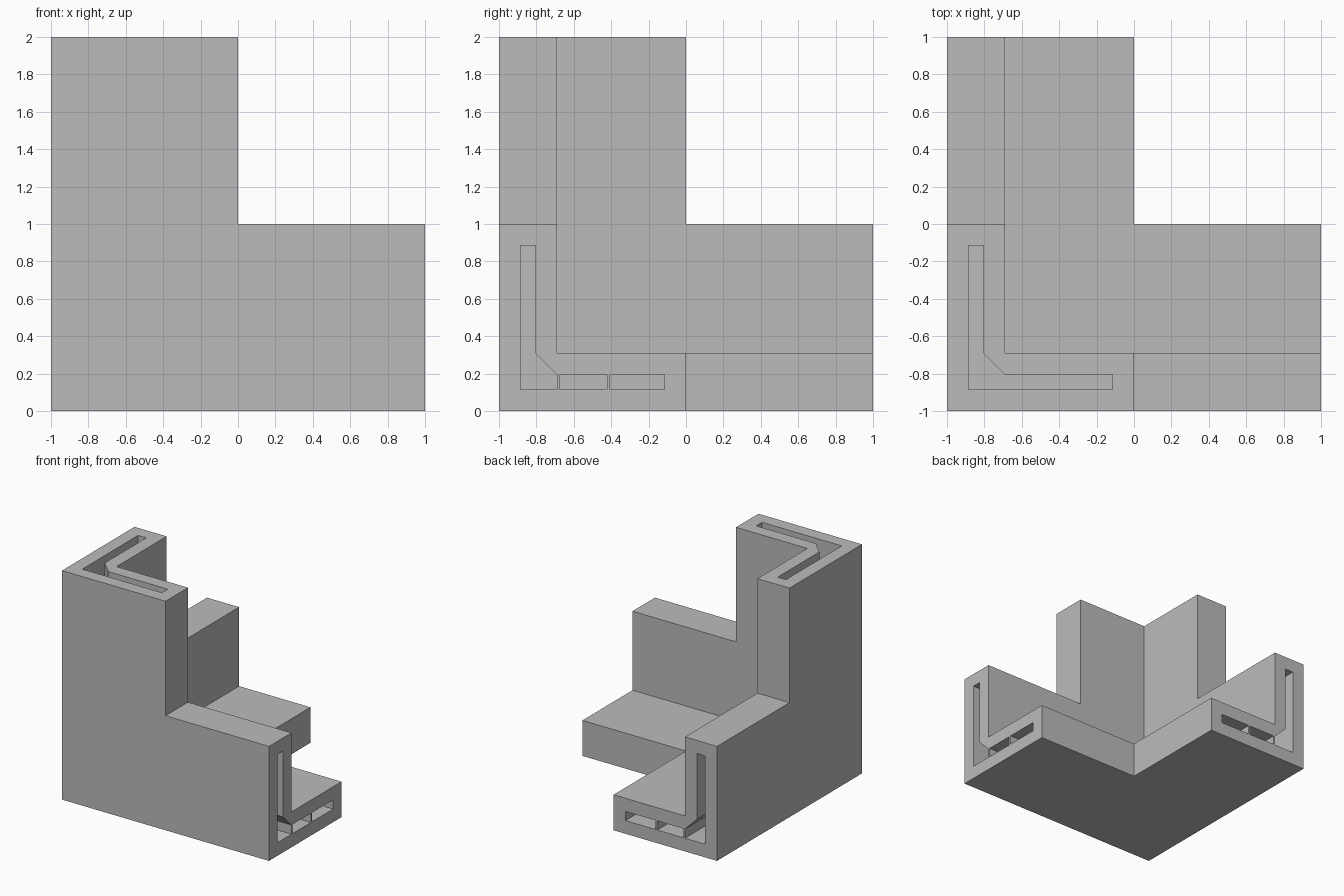
import bpy, bmesh
from mathutils import Vector

cube = bpy.data.objects.get("Cube")
if cube:
    bpy.data.objects.remove(cube, do_unlink=True)

WALL = 0.31                      # plate thickness
SLOT_IN, SLOT_OUT = 0.115, 0.195  # slot position within the plate
SLOT_END = 0.885
ORIGIN = Vector((-1, -1, 0))     # outer corner of the bracket

grey = bpy.data.materials.new("light_grey")
grey.use_nodes = True
color = (0.5, 0.5, 0.5, 1)
grey.diffuse_color = color
grey.node_tree.nodes["Principled BSDF"].inputs["Base Color"].default_value = color


def prism(name, profile, axis, start, end):
    """Extrude a 2D profile along an axis; its coordinates follow the other two axes."""
    others = [i for i in range(3) if i != axis]
    bm = bmesh.new()
    verts = []
    for a, b in profile:
        p = Vector((0, 0, 0))
        p[axis], p[others[0]], p[others[1]] = start, a, b
        verts.append(bm.verts.new(p + ORIGIN))
    face = bm.faces.new(verts)
    shift = Vector((0, 0, 0))
    shift[axis] = end - start
    ext = bmesh.ops.extrude_face_region(bm, geom=[face])
    moved = [v for v in ext["geom"] if isinstance(v, bmesh.types.BMVert)]
    bmesh.ops.translate(bm, verts=moved, vec=shift)
    bmesh.ops.recalc_face_normals(bm, faces=bm.faces)
    mesh = bpy.data.meshes.new(name)
    bm.to_mesh(mesh)
    bm.free()
    obj = bpy.data.objects.new(name, mesh)
    bpy.context.collection.objects.link(obj)
    mesh.materials.append(grey)
    return obj


def combine(target, tool, operation):
    """Apply a boolean and remove the tool object."""
    mod = target.modifiers.new("join", "BOOLEAN")
    mod.object, mod.operation, mod.solver = tool, operation, "EXACT"
    bpy.context.view_layer.update()
    result = target.evaluated_get(bpy.context.evaluated_depsgraph_get())
    mesh = bpy.data.meshes.new_from_object(result)
    target.modifiers.clear()
    target.data = mesh
    bpy.data.objects.remove(tool, do_unlink=True)


# Three L-shaped plates meeting at one corner
ell = [(0, 0), (2, 0), (2, 1), (1, 1), (1, 2), (0, 2)]
bracket = prism("corner_bracket", ell, 1, 0, WALL)
for axis in (0, 2):
    combine(bracket, prism("plate", ell, axis, 0, WALL), "UNION")

# L-shaped slot with a chamfered inner corner in the end of each arm
slot = [(SLOT_IN, SLOT_IN), (SLOT_END, SLOT_IN), (SLOT_END, SLOT_OUT),
        (WALL, SLOT_OUT), (SLOT_OUT, WALL), (SLOT_OUT, SLOT_END),
        (SLOT_IN, SLOT_END)]
for axis in range(3):
    cutter = prism("slot_cutter", slot, axis, 1, 2.1)
    if axis < 2:
        # Thin ribs left standing across the lower slot of the horizontal arms
        for a, b in ((0.31, 0.323), (0.578, 0.594)):
            rib = prism("rib", [(a, 0), (b, 0), (b, 0.25), (a, 0.25)], axis, 0.9, 2.2)
            combine(cutter, rib, "DIFFERENCE")
    combine(bracket, cutter, "DIFFERENCE")
